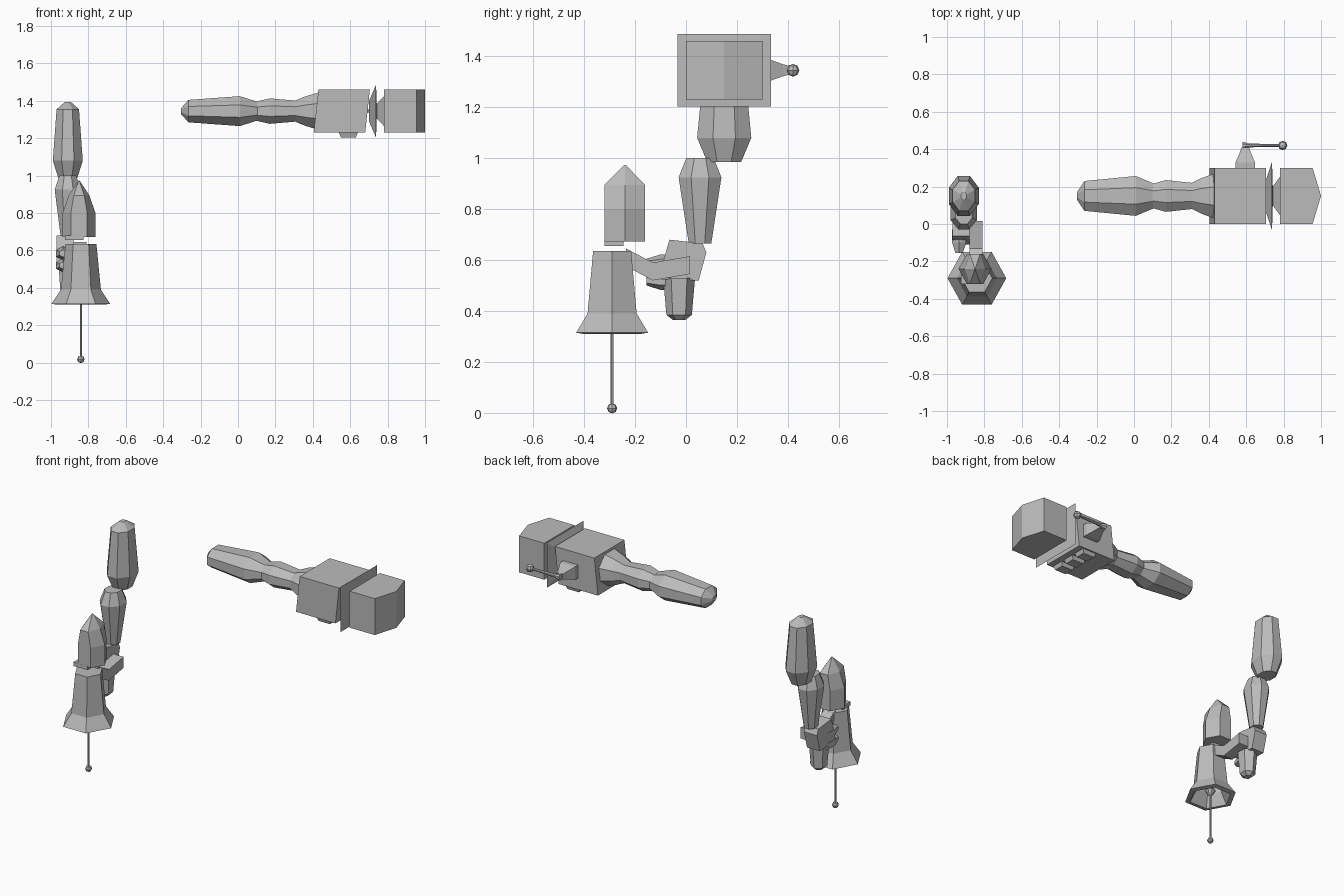
import bpy, bmesh
from math import cos, sin, pi
from mathutils import Matrix, Vector

cube = bpy.data.objects.get("Cube")
if cube:
    bpy.data.objects.remove(cube, do_unlink=True)

grey = bpy.data.materials.new("plain grey")
grey.use_nodes = True
colour = (.5, .5, .5, 1)
grey.diffuse_color = colour
grey.node_tree.nodes["Principled BSDF"].inputs["Base Color"].default_value = colour


# World position of a cross-section point at a distance along an axis
def place(axis, across, up, along):
    if axis == "X":
        return Vector((along, across, up))
    if axis == "Y":
        return Vector((across, along, up))
    return Vector((across, up, along))


def finish(name, bm):
    bmesh.ops.recalc_face_normals(bm, faces=bm.faces)
    mesh = bpy.data.meshes.new(name)
    bm.to_mesh(mesh)
    bm.free()
    mesh.materials.append(grey)
    obj = bpy.data.objects.new(name, mesh)
    bpy.context.collection.objects.link(obj)
    return obj


# Joins closed loops of points into a capped solid
def skin(name, loops):
    bm = bmesh.new()
    loops = [[bm.verts.new(point) for point in loop] for loop in loops]
    for lower, upper in zip(loops, loops[1:]):
        for i in range(len(lower)):
            bm.faces.new((lower[i - 1], lower[i], upper[i], upper[i - 1]))
    bm.faces.new(loops[0])
    bm.faces.new(loops[-1])
    return finish(name, bm)


# Faceted tube: each ring is a position, a half width and optionally a half height
def tube(name, axis, centre, rings, sides=8, squash=1, turn=.5):
    angles = [2 * pi * (i + turn) / sides for i in range(sides)]
    widest = max(cos(a) for a in angles)
    tallest = max(sin(a) for a in angles)
    loops = []
    for along, width, *height in rings:
        tall = height[0] if height else width * squash
        loops.append([place(axis, centre[0] + width * cos(a) / widest,
                            centre[1] + tall * sin(a) / tallest, along)
                      for a in angles])
    return skin(name, loops)


def prism(name, axis, outline, start, end):
    return skin(name, [[place(axis, across, up, along) for across, up in outline]
                       for along in (start, end)])


def ball(name, centre, radius):
    bm = bmesh.new()
    bmesh.ops.create_uvsphere(bm, u_segments=8, v_segments=4, radius=radius,
                              matrix=Matrix.Translation(centre))
    return finish(name, bm)


# Shared centre lines and hammer limits
arm_x, arm_y, hammer_z = -.91, .15, 1.345
bell_x, bell_y = -.84, -.29
crank_y = .42
hammer_line = (arm_y, hammer_z)
bell_line = (bell_x, bell_y)
low, high, depth = 1.23, 1.46, .3

# Both upper arms share one oval profile, from shoulder tip to elbow
oval = 1.33
upper_arm = [(0, .015), (.04, .06), (.315, .08), (.41, .05)]
tube("right_upper_arm", "Z", (arm_x, arm_y),
     [(1.395 - d, r, r * oval) for d, r in upper_arm])
tube("left_upper_arm", "X", hammer_line,
     [(d - .305, r * oval, r) for d, r in upper_arm])

# Forearms and cuff
tube("right_forearm", "Z", (arm_x, .055),
     [(1, .045), (.925, .07), (.665, .037)], squash=1.2)
tube("left_forearm", "X", hammer_line,
     [(.1, .065), (.17, .085), (.31, .07)], squash=.8)
tube("left_cuff", "X", hammer_line,
     [(.3, .065), (.36, .095), (.43, .12)], squash=.83)

# Hammer: slanted housing, flared collar and pointed head
slant = .025
prism("hammer_housing", "Y", [(.405, low), (.68, low), (.68 + slant, high),
                              (.405 + slant, high)], 0, depth)
tube("hammer_collar", "X", hammer_line,
     [(.7, .07), (.738, .184), (.742, .05), (.785, .11)], sides=4, squash=.77)
prism("hammer_head", "Z", [(.78, 0), (.955, 0), (1, depth / 2),
                           (.955, depth), (.78, depth)], low, high)

# Row of pads under the housing
for i in range(3):
    tube(f"underside_pad_{i + 1}", "Z", (.59, depth * (i + .5) / 3),
         [(low - .025, .04), (low, .05)], sides=4, squash=.8)

# Side crank with knob
tube("crank_base", "Y", (.595, hammer_z),
     [(depth, .052), (.33, .052), (.38, .03), (.41, .02)], sides=4, squash=.8)
tube("crank_bar", "X", (crank_y, hammer_z), [(.58, .02), (.62, .01), (.78, .007)])
ball("crank_knob", (.795, crank_y, hammer_z), .025)

# Right hand: palm, thumb block and curled fingers
prism("palm", "X", [(-.065, .68), (.065, .665), (.08, .63), (.05, .52),
                    (-.11, .525)], arm_x - .06, arm_x + .03)
tube("thumb", "Z", (arm_x, -.027),
     [(.53, .05), (.385, .04), (.365, .02)], sides=6, squash=1.25)
for i in range(2):
    tube(f"finger_{i + 1}", "Y", (arm_x - .025, .52 + i * .065),
         [(-.03, .037), (-.1, .037), (-.155, .02)], sides=6)

# Bent bracket from the hand to the bell
path = [(-.235, .61), (-.13, .555), (.015, .58)]
band = .035
prism("bell_bracket", "X", [(y, z + band) for y, z in path]
      + [(y, z - band) for y, z in reversed(path)], bell_x - .04, bell_x + .03)

# Hollow bell: the inner wall follows the outer one
outer = [(.635, .083), (.39, .107), (.315, .157)]
inner = [(z - slant / 5, r * .8) for z, r in reversed(outer)]
tube("bell_body", "Z", bell_line, outer + inner, sides=6, squash=.9, turn=0)

# Clapper
tube("clapper_rod", "Z", bell_line, [(.015, .006), (.6, .006)])
tube("clapper_collar", "Z", bell_line, [(.32, .006), (.36, .03), (.4, .006)])
ball("clapper_tip", (bell_x, bell_y, .018), .02)

# Pointed piece floating above the bell, with its peg
top_line = (bell_x - .01, -.24)
tube("bell_top", "Z", top_line,
     [(.672, .088, .08), (.8, .088, .08), (.895, .055, .08), (.973, .003)],
     sides=6, turn=0)
tube("bell_top_peg", "Z", (bell_x - .035, -.283),
     [(.655, .05), (.68, .05)], sides=4, squash=.75)
